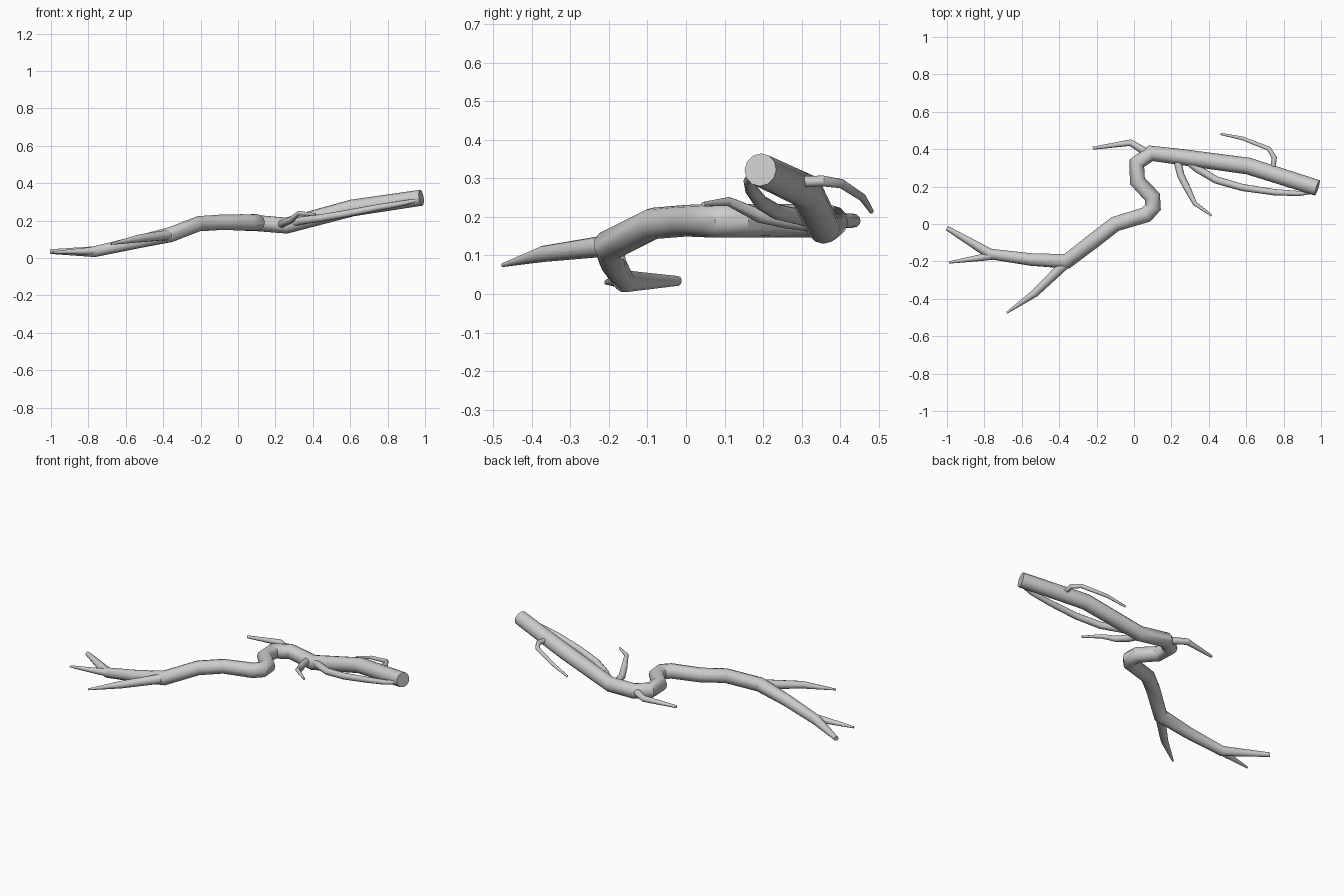
import bpy


def limb(name, points):
    """Tapered round limb through (x, y, z, radius) points."""
    cu = bpy.data.curves.new(name, 'CURVE')
    cu.dimensions = '3D'
    cu.bevel_depth = 1.0
    cu.bevel_resolution = 4
    cu.use_fill_caps = True
    sp = cu.splines.new('POLY')
    sp.points.add(len(points) - 1)
    for p, (x, y, z, r) in zip(sp.points, points):
        p.co = (x, y, z, 1)
        p.radius = r
    ob = bpy.data.objects.new(name, cu)
    bpy.context.collection.objects.link(ob)
    bpy.ops.object.select_all(action='DESELECT')
    ob.select_set(True)
    bpy.context.view_layer.objects.active = ob
    bpy.ops.object.convert(target='MESH')
    bpy.ops.object.shade_smooth_by_angle(angle=0.6)


# Main winding branch, thick cut end to thin end
limb("main_branch", [
    (0.98, 0.193, 0.322, 0.043), (0.61, 0.31, 0.267, 0.045),
    (0.26, 0.357, 0.173, 0.043), (0.09, 0.378, 0.187, 0.043),
    (0.015, 0.325, 0.19, 0.044), (0.018, 0.23, 0.19, 0.043),
    (0.098, 0.145, 0.19, 0.044), (0.102, 0.09, 0.19, 0.044),
    (0.065, 0.05, 0.19, 0.043), (-0.10, 0.0, 0.19, 0.041),
    (-0.21, -0.085, 0.183, 0.041), (-0.36, -0.2, 0.125, 0.041),
    (-0.55, -0.19, 0.082, 0.034), (-0.77, -0.16, 0.033, 0.029),
    (-1.0, -0.022, 0.034, 0.013)])

# Twigs at the thin end
limb("tip_twig", [(-0.74, -0.165, 0.04, 0.024), (-0.82, -0.18, 0.036, 0.018),
                  (-0.99, -0.206, 0.03, 0.006)])
limb("lower_twig", [(-0.36, -0.205, 0.125, 0.028), (-0.53, -0.37, 0.104, 0.021),
                    (-0.68, -0.475, 0.075, 0.005)])

# Twigs around the middle bend
limb("bend_twig", [(0.08, 0.375, 0.19, 0.022), (-0.02, 0.435, 0.19, 0.018),
                   (-0.22, 0.405, 0.183, 0.008)])
limb("hooked_twig", [(0.23, 0.345, 0.18, 0.021), (0.25, 0.26, 0.19, 0.02),
                     (0.285, 0.19, 0.203, 0.018), (0.325, 0.11, 0.24, 0.012),
                     (0.415, 0.045, 0.233, 0.006)])

# Twigs along the thick end
limb("long_side_twig", [(0.28, 0.345, 0.185, 0.022), (0.34, 0.295, 0.2, 0.021),
                        (0.44, 0.235, 0.213, 0.02), (0.58, 0.195, 0.237, 0.019),
                        (0.75, 0.17, 0.27, 0.017), (0.88, 0.163, 0.292, 0.014),
                        (0.97, 0.172, 0.312, 0.008)])
limb("back_twig", [(0.74, 0.275, 0.29, 0.015), (0.75, 0.355, 0.293, 0.014),
                   (0.72, 0.403, 0.286, 0.012), (0.58, 0.458, 0.25, 0.01),
                   (0.465, 0.481, 0.214, 0.006)])
